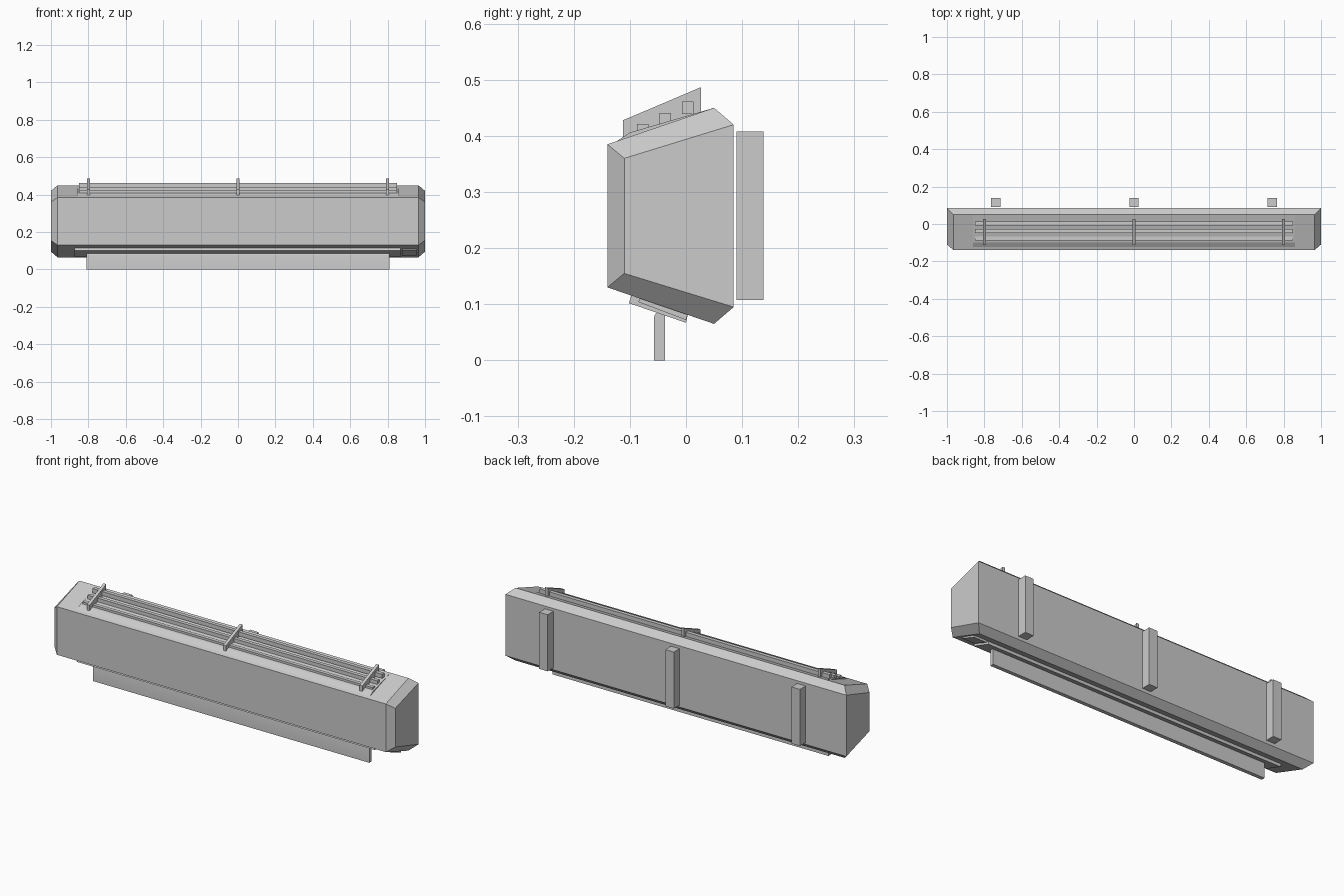
import bpy, bmesh, math

if "Cube" in bpy.data.objects:
    bpy.data.objects.remove(bpy.data.objects["Cube"])


def finish(name, bm):
    bmesh.ops.recalc_face_normals(bm, faces=bm.faces)
    me = bpy.data.meshes.new(name)
    bm.to_mesh(me)
    bm.free()
    ob = bpy.data.objects.new(name, me)
    bpy.context.collection.objects.link(ob)
    return ob


def prism(name, profile, x0, x1):
    """Extrude a (y, z) profile along x."""
    bm = bmesh.new()
    a = [bm.verts.new((x0, y, z)) for y, z in profile]
    b = [bm.verts.new((x1, y, z)) for y, z in profile]
    n = len(profile)
    bm.faces.new(a)
    bm.faces.new(b)
    for i in range(n):
        j = (i + 1) % n
        bm.faces.new((a[i], a[j], b[j], b[i]))
    return finish(name, bm)


def box(name, x0, x1, y0, y1, z0, z1):
    return prism(name, [(y0, z0), (y1, z0), (y1, z1), (y0, z1)], x0, x1)


# Chamfered wedge-shaped casing, lofted through four sections
outer = [(-0.14, 0.13), (0.05, 0.065), (0.05, 0.45), (-0.14, 0.385)]
inner = [(-0.11, 0.155), (0.085, 0.095), (0.085, 0.42), (-0.11, 0.36)]
bm = bmesh.new()
rings = [[bm.verts.new((x, y, z)) for y, z in prof]
         for x, prof in ((-1, inner), (-0.965, outer), (0.965, outer), (1, inner))]
il, ol, orr, ir = rings
for i in (0, 2, 3):  # underside, top, front
    j = (i + 1) % 4
    bm.faces.new((ol[i], ol[j], orr[j], orr[i]))
    for e, o in ((il, ol), (ir, orr)):
        bm.faces.new((e[i], e[j], o[j], o[i]))
for i in (1, 2):  # rear chamfers
    bm.faces.new((ol[i], orr[i], ir[i], il[i]))
bm.faces.new((il[1], il[2], ir[2], ir[1]))
bm.faces.new(il)
bm.faces.new(ir)
finish("casing", bm)

# Intake plate, slats and ribs on the sloping top
prism("intake_plate", [(-0.14, 0.38), (0.05, 0.445), (0.05, 0.45), (-0.10, 0.406)], -0.86, 0.86)
for i in range(3):
    y, z = -0.077 + 0.04 * i, 0.421 + 0.02 * i
    box(f"intake_slat_{i + 1}", -0.85, 0.85, y - 0.01, y + 0.01, z - 0.022, z)
for i, x in enumerate((-0.8, 0, 0.8)):
    prism(f"intake_rib_{i + 1}",
          [(-0.112, 0.39), (0.027, 0.43), (0.027, 0.487), (-0.112, 0.428)],
          x - 0.008, x + 0.008)

# Outlet strip and sensor panel on the underside
prism("outlet_strip", [(-0.102, 0.102), (0.0, 0.067), (0.004, 0.085), (-0.096, 0.119)], -0.875, 0.87)
prism("sensor_panel", [(-0.085, 0.104), (0.0, 0.072), (0.004, 0.085), (-0.08, 0.115)], 0.88, 0.955)

# Hanging air deflector with rounded upper edge
arc = [(-0.047 + 0.01 * math.cos(math.pi * k / 8), 0.076 + 0.01 * math.sin(math.pi * k / 8))
       for k in range(9)]
flap = prism("air_deflector", [(-0.057, 0), (-0.037, 0)] + arc, -0.81, 0.81)
bpy.context.view_layer.objects.active = flap
flap.select_set(True)
bpy.ops.object.shade_smooth_by_angle(angle=math.radians(35))

# Wall brackets behind the casing
for i, x in enumerate((-0.74, 0, 0.74)):
    box(f"wall_bracket_{i + 1}", x - 0.025, x + 0.025, 0.09, 0.138, 0.108, 0.408)
